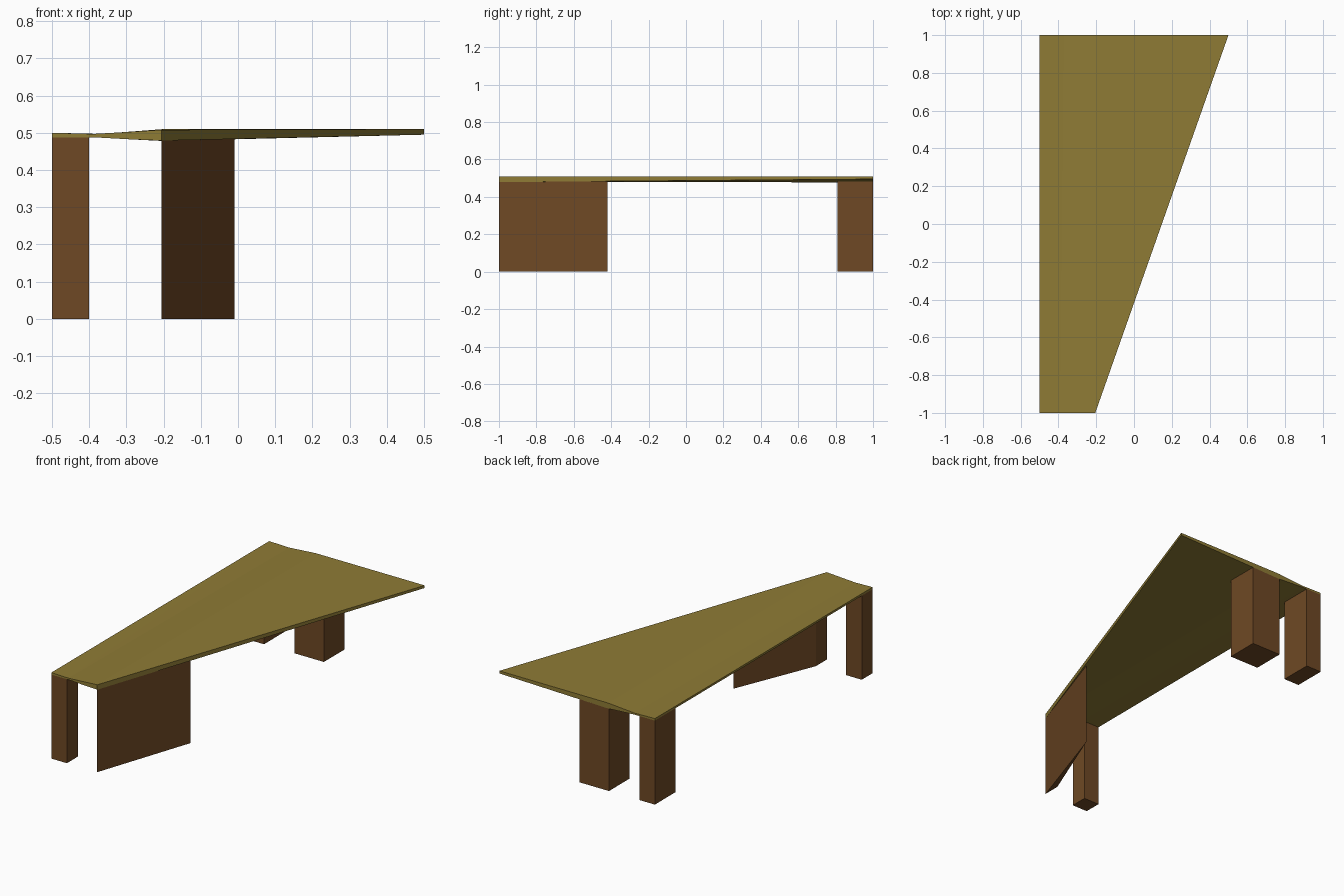
import bpy
import bmesh

cube = bpy.data.objects.get("Cube")
if cube:
    bpy.data.objects.remove(cube, do_unlink=True)


def make_material(name, rgb):
    mat = bpy.data.materials.new(name)
    mat.use_nodes = True
    color = (*rgb, 1.0)
    mat.diffuse_color = color
    mat.node_tree.nodes["Principled BSDF"].inputs["Base Color"].default_value = color
    return mat


def finish(name, bm, mat):
    bmesh.ops.recalc_face_normals(bm, faces=bm.faces[:])
    mesh = bpy.data.meshes.new(name)
    bm.to_mesh(mesh)
    bm.free()
    mesh.materials.append(mat)
    obj = bpy.data.objects.new(name, mesh)
    bpy.context.collection.objects.link(obj)
    return obj


def prism(name, outline, height, mat):
    """Extrude a floor outline straight up."""
    bm = bmesh.new()
    base = bm.faces.new([bm.verts.new((x, y, 0)) for x, y in outline])
    top = bmesh.ops.extrude_face_region(bm, geom=[base])["geom"]
    verts = [v for v in top if isinstance(v, bmesh.types.BMVert)]
    bmesh.ops.translate(bm, verts=verts, vec=(0, 0, height))
    return finish(name, bm, mat)


def post(name, x0, x1, y0, y1, height, mat):
    return prism(name, [(x0, y0), (x1, y0), (x1, y1), (x0, y1)], height, mat)


def loft(name, sections, mat):
    """Join two end sections, each a (y, outline) pair, into a closed slab."""
    bm = bmesh.new()
    rings = [[bm.verts.new((x, y, z)) for x, z in pts] for y, pts in sections]
    front, back = rings
    n = len(front)
    for ring in rings:
        bm.faces.new(ring)
    for i in range(n):
        j = (i + 1) % n
        bm.faces.new((front[i], front[j], back[j], back[i]))
    bmesh.ops.triangulate(bm, faces=bm.faces[:])
    return finish(name, bm, mat)


olive = make_material("olive_wood", (0.275, 0.2, 0.036))
brown = make_material("brown_wood", (0.158, 0.066, 0.018))

# Tapered top, slightly thicker towards the middle: underside then upper side
front_end = [(-0.5, 0.488), (-0.39, 0.488), (-0.3, 0.483), (-0.205, 0.479),
             (-0.205, 0.508), (-0.3, 0.502), (-0.39, 0.497), (-0.5, 0.5)]
back_end = [(-0.5, 0.488), (-0.37, 0.488), (-0.2, 0.478), (0.5, 0.495),
            (0.5, 0.51), (-0.2, 0.51), (-0.37, 0.497), (-0.5, 0.5)]
loft("table_top", [(-1, front_end), (1, back_end)], olive)

# Square posts
post("front_right_leg", -0.5, -0.4, -1, -0.9, 0.489, brown)
post("back_right_leg", -0.5, -0.4, 0.81, 1, 0.489, brown)
post("back_middle_leg", -0.205, -0.015, 0.81, 1, 0.483, brown)

# Wedge-shaped panel under the slanted edge
prism("front_left_panel", [(-0.205, -1), (-0.01, -0.42), (-0.205, -0.9)], 0.483, brown)
